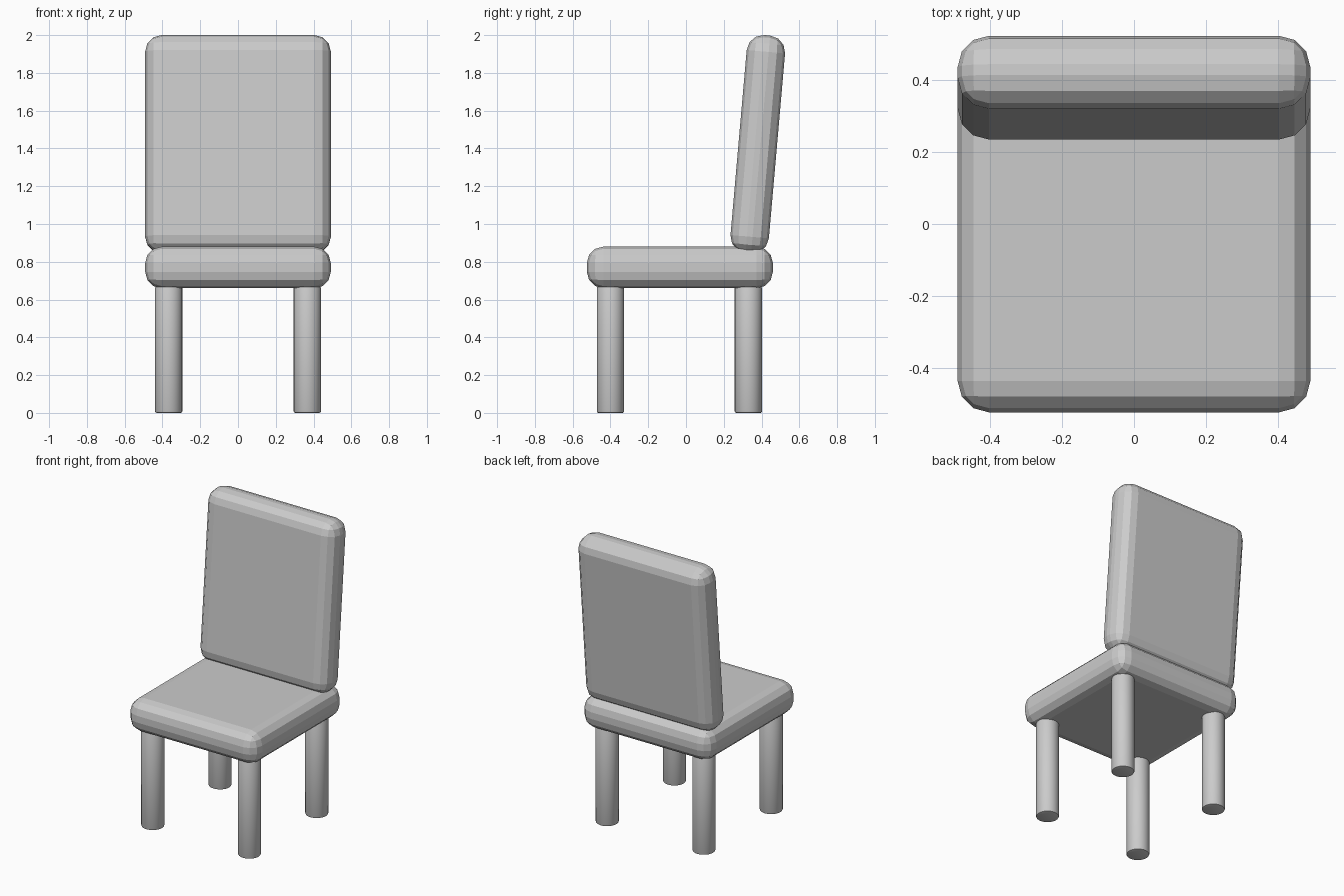
import bpy
import math

cube = bpy.data.objects.get("Cube")
if cube:
    bpy.data.objects.remove(cube, do_unlink=True)

# Single plain grey
grey = bpy.data.materials.new("light grey")
grey.use_nodes = True
colour = (0.6, 0.6, 0.6, 1)
grey.diffuse_color = colour
grey.node_tree.nodes["Principled BSDF"].inputs["Base Color"].default_value = colour


def finish(name, bevel, segments):
    """Name, colour and round off the edges of the active object."""
    obj = bpy.context.object
    obj.name = name
    obj.data.materials.append(grey)
    mod = obj.modifiers.new("Rounded edges", 'BEVEL')
    mod.width = bevel
    mod.segments = segments
    mod.limit_method = 'ANGLE'
    mod.angle_limit = math.radians(40)
    bpy.ops.object.modifier_apply(modifier=mod.name)
    return obj


def cushion(name, size, location, tilt=0):
    bpy.ops.mesh.primitive_cube_add(size=1, location=location)
    bpy.context.object.scale = size
    bpy.ops.object.transform_apply(location=False, rotation=False, scale=True)
    finish(name, 0.087, 3).rotation_euler.x = math.radians(tilt)


def leg(name, x, y):
    height = 0.67
    bpy.ops.mesh.primitive_cylinder_add(
        vertices=32, radius=0.072, depth=height, location=(x, y, height / 2))
    finish(name, 0.008, 2)
    bpy.ops.object.shade_smooth_by_angle(angle=math.radians(30))


# Padded seat and reclined backrest
cushion("seat", (0.983, 0.985, 0.22), (0, -0.0325, 0.77))
cushion("backrest", (0.983, 0.204, 1.157), (0, 0.38, 1.4225), tilt=-5)

# Four round legs
for end, y in (("front", -0.4), ("back", 0.33)):
    for side, x in (("left", 0.367), ("right", -0.367)):
        leg(f"{end}_{side}_leg", x, y)
